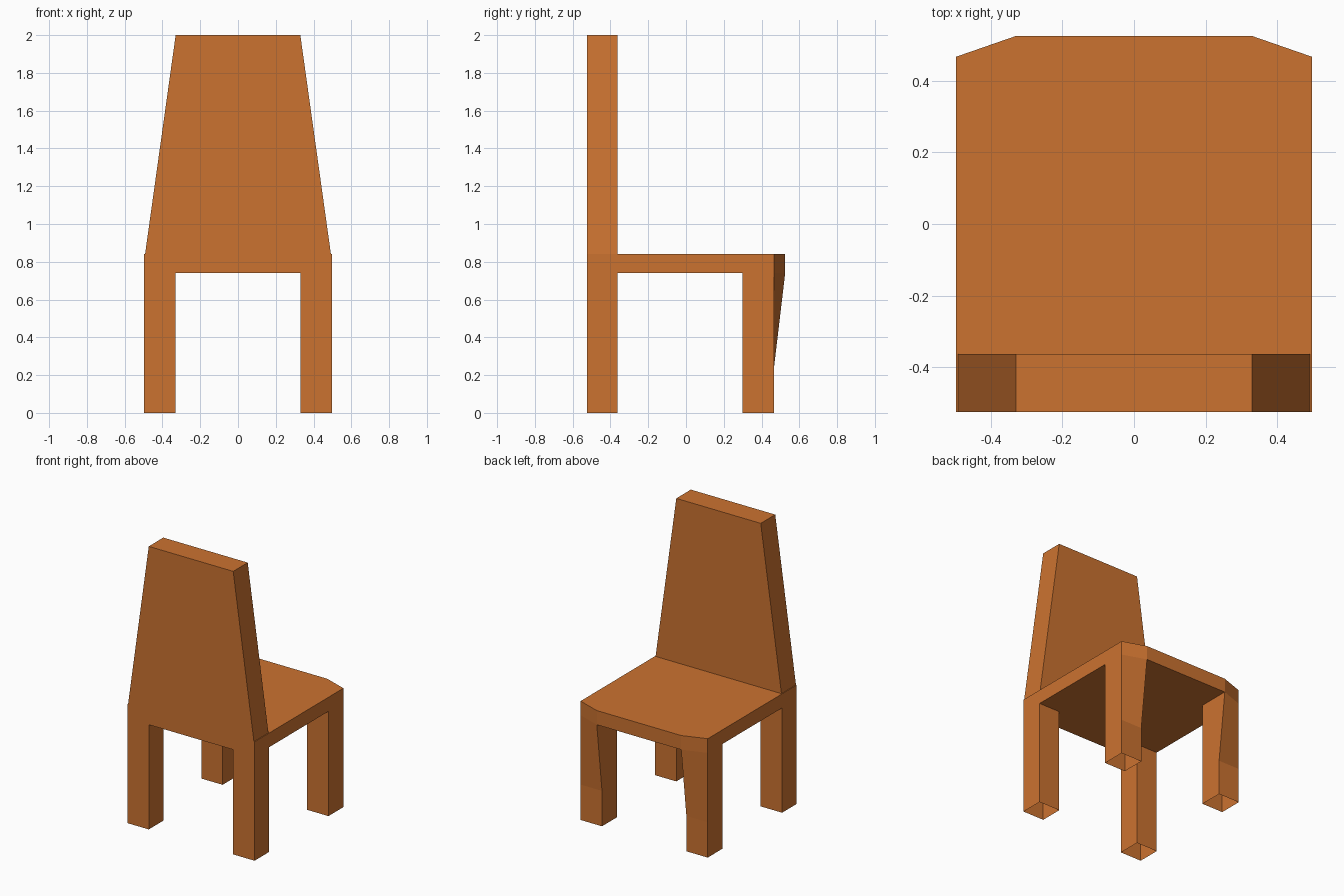
import bpy

if "Cube" in bpy.data.objects:
    bpy.data.objects.remove(bpy.data.objects["Cube"])

W, IN = 0.497, 0.33                      # outer half width, inner leg edge
Y0, Y1, Y2, Y3, Y4 = -0.525, -0.363, 0.30, 0.467, 0.525
Z_BEND, Z_UNDER, Z_SEAT, Z_TOP = 0.25, 0.74, 0.84, 2.0

wood = bpy.data.materials.new("orange_wood")
wood.diffuse_color = (0.60, 0.17, 0.03, 1)
wood.use_nodes = True
wood.node_tree.nodes["Principled BSDF"].inputs["Base Color"].default_value = wood.diffuse_color


def ring(points, z):
    return [(x, y, z) for x, y in points]


def add_part(name, rings, caps=(), mirror=False):
    """Loft equal rings (counter-clockwise, top to bottom) and add cap polygons."""
    n = len(rings[0])
    verts = [p for r in rings for p in r]
    faces = []
    for k in range(len(rings) - 1):
        for i in range(n):
            j = (i + 1) % n
            faces.append((k * n + i, (k + 1) * n + i, (k + 1) * n + j, k * n + j))
    for cap in caps:
        faces.append(tuple(range(len(verts), len(verts) + len(cap))))
        verts += cap
    mesh = bpy.data.meshes.new(name)
    mesh.from_pydata(verts, [], faces)
    mesh.materials.append(wood)
    ob = bpy.data.objects.new(name, mesh)
    bpy.context.collection.objects.link(ob)
    if mirror:
        ob.modifiers.new("mirror", 'MIRROR').use_axis[0] = True
    return ob


# Seat slab with clipped corners; underside stays open above the hollow legs
outline = [(-W, Y0), (W, Y0), (W, Y3), (IN, Y4), (-IN, Y4), (-W, Y3)]
underside = [
    [(-IN, Y0), (-IN, Y4), (IN, Y4), (IN, Y0)],
    [(IN, Y1), (IN, Y2), (W, Y2), (W, Y1)],
    [(-W, Y1), (-W, Y2), (-IN, Y2), (-IN, Y1)],
]
add_part("seat", [ring(outline, Z_SEAT), ring(outline, Z_UNDER)],
         [ring(outline, Z_SEAT)] + [ring(u, Z_UNDER) for u in underside])

# Straight legs under the backrest, open at the foot
square = [(IN, Y0), (W, Y0), (W, Y1), (IN, Y1)]
add_part("backrest_legs", [ring(square, Z_UNDER), ring(square, 0)], mirror=True)

# Legs at the clipped edge: wedge-shaped top blending into a square foot
wedge = [(IN, Y2), (W, Y2), (W, Y3), (IN, Y4)]
foot = [(IN, Y2), (W, Y2), (W, Y3), (IN, Y3)]
add_part("seat_edge_legs",
         [ring(wedge, Z_UNDER), ring(foot, Z_BEND), ring(foot, 0)], mirror=True)

# Tapered backrest
B = 0.492
top = [(-IN, Y0), (IN, Y0), (IN, Y1), (-IN, Y1)]
base = [(-B, Y0), (B, Y0), (B, Y1), (-B, Y1)]
add_part("backrest", [ring(top, Z_TOP), ring(base, Z_SEAT)], [ring(top, Z_TOP)])
